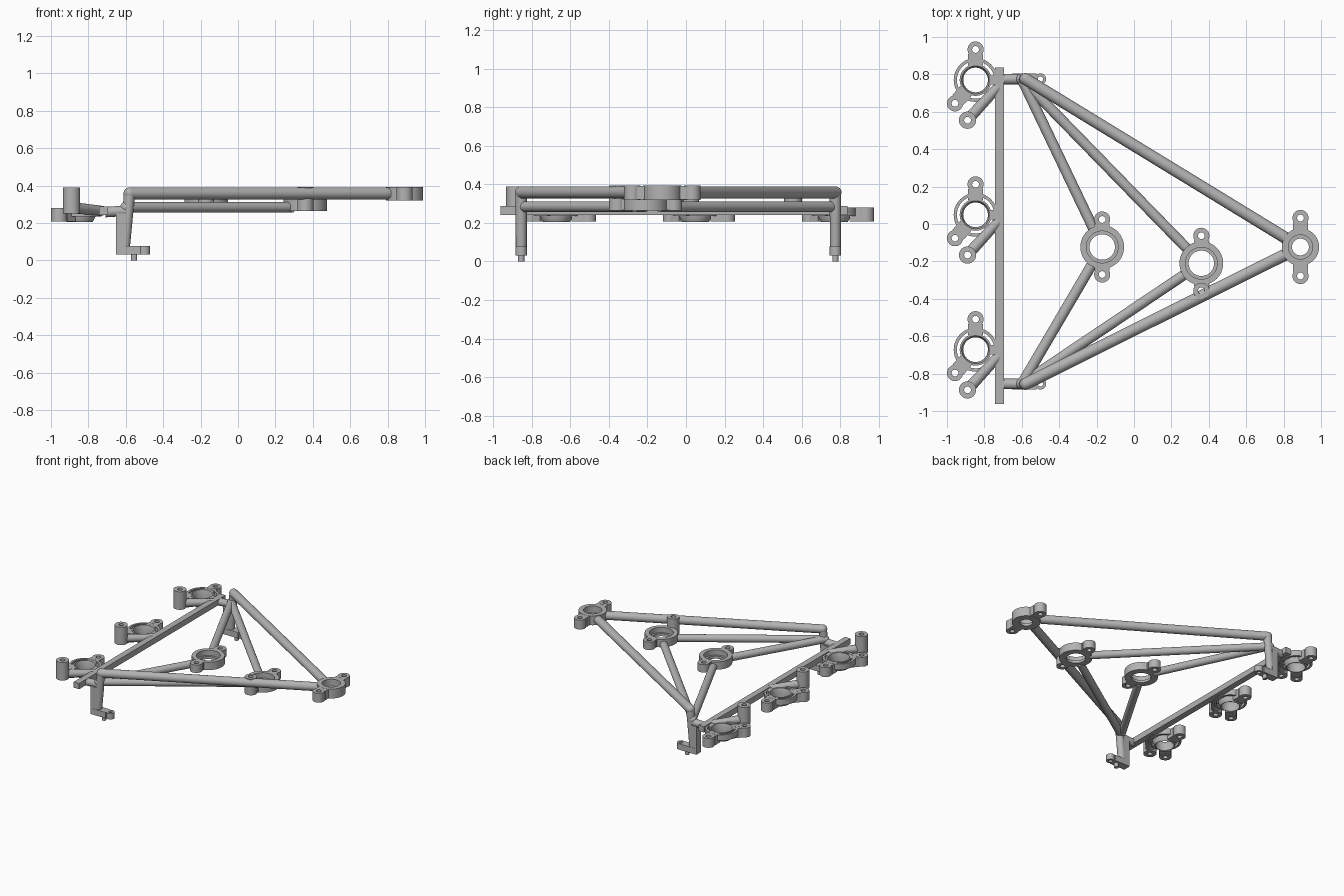
import bpy, bmesh, math
from mathutils import Vector

cube = bpy.data.objects.get("Cube")
if cube:
    bpy.data.objects.remove(cube)

grey = bpy.data.materials.new("plain grey")
grey.use_nodes = True
grey.diffuse_color = (0.45, 0.45, 0.45, 1)
grey.node_tree.nodes["Principled BSDF"].inputs["Base Color"].default_value = grey.diffuse_color


def finish(name, bm):
    bmesh.ops.recalc_face_normals(bm, faces=bm.faces)
    mesh = bpy.data.meshes.new(name)
    bm.to_mesh(mesh)
    bm.free()
    obj = bpy.data.objects.new(name, mesh)
    bpy.context.collection.objects.link(obj)
    mesh.materials.append(grey)
    bpy.ops.object.select_all(action='DESELECT')
    obj.select_set(True)
    bpy.context.view_layer.objects.active = obj
    bpy.ops.object.shade_smooth_by_angle(angle=math.radians(35))
    return obj


def lathe(name, x, y, profile, segments=40):
    """Turn a closed (radius, height) profile about a vertical axis."""
    bm = bmesh.new()
    rings = []
    for i in range(segments):
        a = math.tau * i / segments
        rings.append([bm.verts.new((x + r * math.cos(a), y + r * math.sin(a), z))
                      for r, z in profile])
    n = len(profile)
    for i in range(segments):
        p, q = rings[i], rings[(i + 1) % segments]
        for k in range(n):
            bm.faces.new((p[k], q[k], q[(k + 1) % n], p[(k + 1) % n]))
    return finish(name, bm)


def collar(name, x, y, outer, inner, low, high):
    return lathe(name, x, y, [(outer, low), (outer, high), (inner, high), (inner, low)])


def rod(name, start, end, radius, end_radius=None):
    start, end = Vector(start), Vector(end)
    axis = end - start
    bm = bmesh.new()
    bmesh.ops.create_cone(bm, cap_ends=True, segments=24, radius1=radius,
                          radius2=end_radius or radius, depth=axis.length)
    obj = finish(name, bm)
    obj.location = (start + end) / 2
    obj.rotation_euler = axis.to_track_quat('Z', 'Y').to_euler()
    return obj


def ball(name, centre, radius):
    bm = bmesh.new()
    bmesh.ops.create_uvsphere(bm, u_segments=24, v_segments=12, radius=radius)
    finish(name, bm).location = centre


def box(name, low, high, turn=0):
    low, high = Vector(low), Vector(high)
    bm = bmesh.new()
    bmesh.ops.create_cube(bm, size=1)
    bmesh.ops.scale(bm, vec=high - low, verts=bm.verts)
    obj = finish(name, bm)
    obj.location = (low + high) / 2
    obj.rotation_euler.z = turn
    return obj


def ear(name, cx, cy, ex, ey, reach, low, high, top=None):
    """Drilled screw lug joined to a ring by a flat web."""
    collar(name, ex, ey, 0.043, 0.018, low, top or high)
    d = Vector((ex - cx, ey - cy))
    far = d.length - 0.025
    mid = Vector((cx, cy)) + d.normalized() * (reach + far) / 2
    half = Vector(((far - reach) / 2, 0.04))
    box(name + "_web", (mid.x - half.x, mid.y - half.y, low + 0.001),
        (mid.x + half.x, mid.y + half.y, high - 0.001), math.atan2(d.y, d.x))


def mount(name, x, y, outer, lip, hole, low, high, ears):
    ledge = low + 0.02
    lathe(name, x, y, [(outer, low), (outer, high), (lip, high), (lip, ledge),
                       (hole, ledge), (hole, low)], 48)
    for i, (dy, top) in enumerate(ears):
        ear(f"{name}_ear_{i + 1}", x, y, x, y + dy, outer - 0.02, low, high, top)


# Three large ring mounts held by the truss
tip, outer_mid, inner_mid = (0.89, -0.123), (0.36, -0.21), (-0.17, -0.123)
mount("tip_mount", *tip, 0.10, 0.065, 0.045, 0.32, 0.393, [(0.155, None), (-0.155, None)])
mount("outer_mount", *outer_mid, 0.117, 0.085, 0.068, 0.265, 0.326,
      [(0.147, None), (-0.147, 0.393)])
mount("inner_mount", *inner_mid, 0.117, 0.085, 0.068, 0.265, 0.326,
      [(0.147, None), (-0.147, None)])

# Both ends: legs, feet and the tubes that run to the ring mounts
for side, y in (("back", 0.775), ("front", -0.855)):
    top, lower = Vector((-0.58, y, 0.358)), Vector((-0.6, y, 0.284))
    rod(side + "_leg_tube", (-0.605, y, 0.08), top, 0.028, 0.03)
    ball(side + "_top_joint", top, 0.032)
    ball(side + "_lower_joint", lower, 0.03)
    box(side + "_leg_post", (-0.653, y - 0.029, 0.032), (-0.60, y + 0.029, 0.25))
    box(side + "_foot", (-0.65, y - 0.03, 0.032), (-0.52, y + 0.03, 0.078))
    collar(side + "_foot_end", -0.5, y, 0.03, 0.014, 0.032, 0.078)
    rod(side + "_foot_pin", (-0.555, y, 0), (-0.555, y, 0.04), 0.016)
    rod(side + "_bar_stub", (-0.71, y, 0.258), (-0.6, y, 0.265), 0.028)
    for name, ring, start, gap in (("tip", tip, top, 0.085),
                                   ("outer", outer_mid, lower, 0.1),
                                   ("inner", inner_mid, lower, 0.1)):
        end = Vector((*ring, start.z))
        end -= (end - start).normalized() * gap
        rod(f"{side}_{name}_tube", start, end, 0.032 if name == "tip" else 0.028)

# Long square bar
box("cross_bar", (-0.742, -0.962, 0.242), (-0.695, 0.838, 0.287))

# Three small brackets along the bar
for i, y in enumerate((-0.672, 0.049, 0.77)):
    x = -0.847
    name = f"bracket_{i + 1}"
    collar(name + "_rim", x, y, 0.117, 0.10, 0.235, 0.28)
    lathe(name + "_cup", x, y, [(0.07, 0.205), (0.085, 0.235), (0.085, 0.28),
                                (0.075, 0.28), (0.066, 0.25), (0.066, 0.205)])
    ear(name + "_back_ear", x, y, x, y + 0.163, 0.078, 0.207, 0.28)
    ear(name + "_side_ear", x, y, -0.957, y - 0.125, 0.078, 0.207, 0.28)
    box(name + "_link", (-0.775, y - 0.025, 0.24), (-0.72, y + 0.025, 0.28))
    collar(name + "_column", -0.89, y - 0.215, 0.046, 0.018, 0.25, 0.39)
    rod(name + "_column_arm", (-0.725, y - 0.035, 0.265), (-0.868, y - 0.19, 0.28), 0.026, 0.03)
